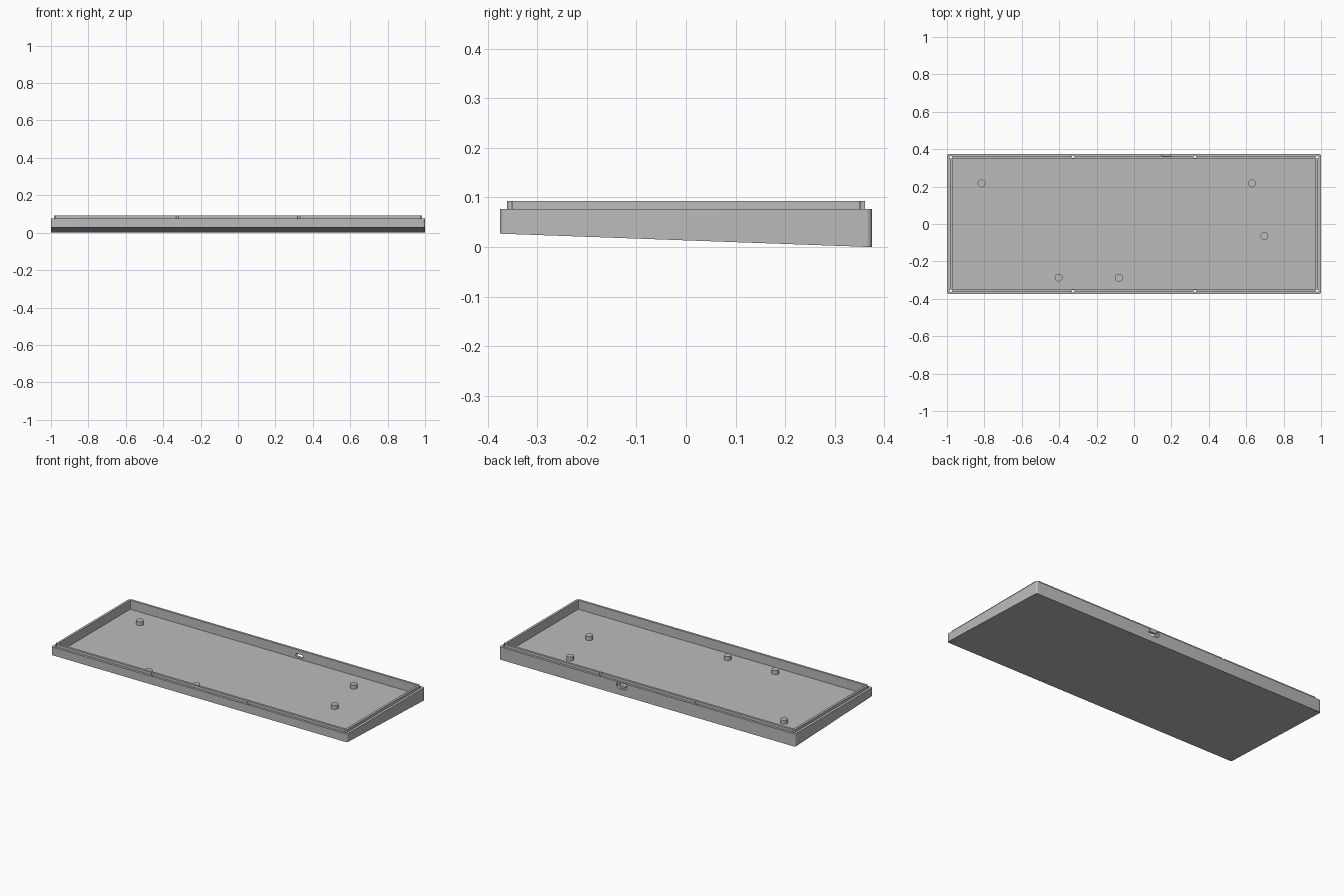
import bpy, bmesh, math

cube = bpy.data.objects.get("Cube")
if cube:
    bpy.data.objects.remove(cube, do_unlink=True)

grey = bpy.data.materials.new("plain grey")
grey.use_nodes = True
colour = (0.5, 0.5, 0.5, 1)
grey.diffuse_color = colour
grey.node_tree.nodes["Principled BSDF"].inputs["Base Color"].default_value = colour

HALF_X, HALF_Y = 1.0, 0.375
FLOOR, RIM, LIP = 0.038, 0.077, 0.093


def make(name, bm):
    bmesh.ops.recalc_face_normals(bm, faces=bm.faces)
    mesh = bpy.data.meshes.new(name)
    bm.to_mesh(mesh)
    bm.free()
    mesh.materials.append(grey)
    ob = bpy.data.objects.new(name, mesh)
    bpy.context.collection.objects.link(ob)
    return ob


def rounded_rect(hx, hy, r, steps=6):
    """Outline of a rectangle with rounded corners."""
    pts = []
    for i, (sx, sy) in enumerate(((1, 1), (-1, 1), (-1, -1), (1, -1))):
        for s in range(steps + 1):
            a = (i + s / steps) * math.pi / 2
            pts.append((sx * (hx - r) + r * math.cos(a),
                        sy * (hy - r) + r * math.sin(a)))
    return pts


def loft(name, rings):
    """Skin a stack of matching rings and cap both ends."""
    bm = bmesh.new()
    loops = [[bm.verts.new(p) for p in ring] for ring in rings]
    n = len(loops[0])
    for a, b in zip(loops, loops[1:]):
        for i in range(n):
            j = (i + 1) % n
            bm.faces.new((a[i], a[j], b[j], b[i]))
    bm.faces.new(loops[0])
    bm.faces.new(loops[-1])
    return make(name, bm)


def cylinder(name, x, y, r, z0, z1, sides=32):
    ring = [(x + r * math.cos(math.tau * i / sides),
             y + r * math.sin(math.tau * i / sides)) for i in range(sides)]
    return loft(name, [[(*p, z) for p in ring] for z in (z0, z1)])


def slot(name, x, z, hx, hz, y0, y1):
    """Rounded slot running along y."""
    ring = rounded_rect(hx, hz, hz * 0.98)
    return loft(name, [[(x + u, y, z + v) for u, v in ring] for y in (y0, y1)])


def cut(target, cutter):
    mod = target.modifiers.new("cut", 'BOOLEAN')
    mod.operation = 'DIFFERENCE'
    mod.solver = 'EXACT'
    mod.object = cutter
    bpy.context.view_layer.objects.active = target
    bpy.ops.object.modifier_apply(modifier=mod.name)
    bpy.data.objects.remove(cutter, do_unlink=True)


# Tray: wedge underside, stepped rim, raised lip and level floor
outer = rounded_rect(HALF_X, HALF_Y, 0.012)
lip_out = rounded_rect(HALF_X - 0.015, HALF_Y - 0.014, 0.008)
lip_in = rounded_rect(HALF_X - 0.029, HALF_Y - 0.028, 0.002)
tray = loft("tray", [
    [(x, y, 0.027 * (HALF_Y - y) / (2 * HALF_Y)) for x, y in outer],
    [(x, y, RIM) for x, y in outer],
    [(x, y, RIM) for x, y in lip_out],
    [(x, y, LIP) for x, y in lip_out],
    [(x, y, LIP) for x, y in lip_in],
    [(x, y, FLOOR) for x, y in lip_in],
])

# Screw holes along the long walls and in the corners
for sy in (-1, 1):
    for x, y in ((-0.98, 0.356), (-0.325, 0.36), (0.325, 0.36), (0.98, 0.356)):
        cut(tray, cylinder("hole_cutter", x, sy * y, 0.007, -0.1, 0.2, 20))

# Cable port in the back wall: outer recess and through slot
cut(tray, slot("recess_cutter", 0.172, 0.058, 0.036, 0.0205, 0.363, 0.5))
cut(tray, slot("port_cutter", 0.172, 0.058, 0.025, 0.01, 0.3, 0.5))

# Standoffs on the floor
spots = ((-0.815, 0.217), (0.63, 0.217), (0.697, -0.063), (-0.403, -0.287), (-0.08, -0.287))
parts = [tray]
for i, (x, y) in enumerate(spots, 1):
    parts.append(cylinder(f"standoff_{i}", x, y, 0.021, FLOOR - 0.005, FLOOR + 0.024))

# Smooth round surfaces, crisp edges
for ob in parts:
    bpy.ops.object.select_all(action='DESELECT')
    ob.select_set(True)
    bpy.context.view_layer.objects.active = ob
    bpy.ops.object.shade_smooth_by_angle(angle=math.radians(30))
